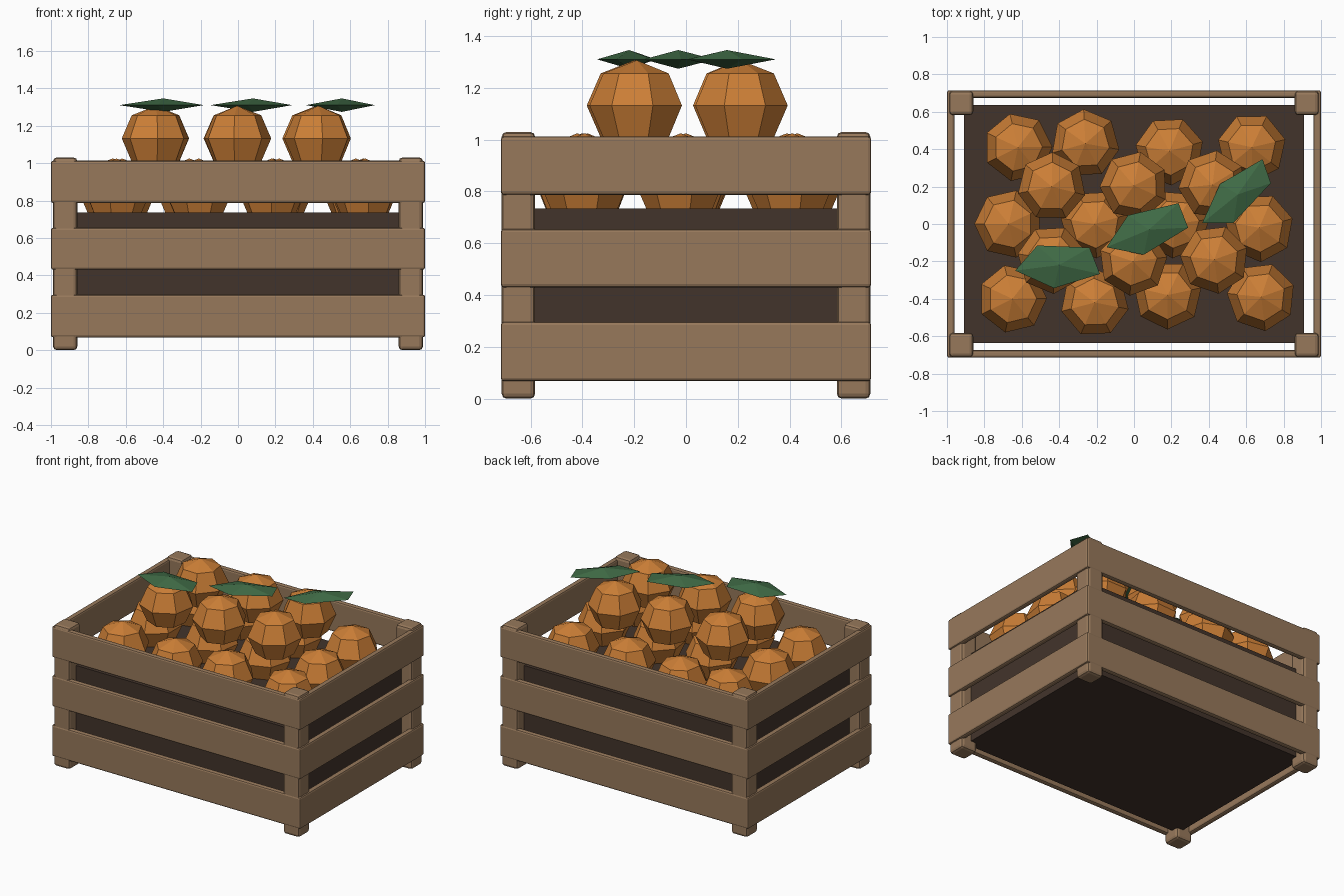
import bpy, bmesh, math, random
from mathutils import Matrix, Vector

if "Cube" in bpy.data.objects:
    bpy.data.objects.remove(bpy.data.objects["Cube"])

random.seed(7)


def material(name, rgb):
    m = bpy.data.materials.new(name)
    m.diffuse_color = (*rgb, 1)
    m.use_nodes = True
    m.node_tree.nodes["Principled BSDF"].inputs["Base Color"].default_value = m.diffuse_color
    return m


WOOD = material("wood", (0.31, 0.19, 0.105))
DARK = material("dark_wood", (0.055, 0.034, 0.024))
ORANGE = material("orange_peel", (0.60, 0.21, 0.037))
GREEN = material("leaf_green", (0.05, 0.145, 0.06))


def finish(bm, name, mat, bevel=0.0):
    bmesh.ops.recalc_face_normals(bm, faces=bm.faces[:])
    me = bpy.data.meshes.new(name)
    bm.to_mesh(me)
    bm.free()
    me.materials.append(mat)
    ob = bpy.data.objects.new(name, me)
    bpy.context.collection.objects.link(ob)
    if bevel:
        b = ob.modifiers.new("bevel", 'BEVEL')
        b.width = bevel
        b.segments = 2
    return ob


def box(name, lo, hi, mat, bevel=0.0):
    lo, hi = Vector(lo), Vector(hi)
    bm = bmesh.new()
    bmesh.ops.create_cube(bm, size=1, matrix=Matrix.Translation((lo + hi) / 2)
                          @ Matrix.Diagonal((*(hi - lo), 1)))
    return finish(bm, name, mat, bevel)


# Corner posts
for sx in (-1, 1):
    for sy in (-1, 1):
        cx, cy = sx * 0.924, sy * 0.647
        box("corner_post", (cx - 0.065, cy - 0.065, 0), (cx + 0.065, cy + 0.065, 1.03),
            WOOD, 0.02)

# Three rows of slats on all four sides
for z0, z1 in ((0.068, 0.297), (0.43, 0.655), (0.787, 1.013)):
    for s in (-1, 1):
        box("long_slat", (-0.995, s * 0.695 - 0.02, z0), (0.995, s * 0.695 + 0.02, z1),
            WOOD, 0.012)
        box("end_slat", (s * 0.98 - 0.02, -0.715, z0), (s * 0.98 + 0.02, 0.715, z1),
            WOOD, 0.012)

# Dark inner block under the fruit
box("inner_block", (-0.91, -0.635, 0.07), (0.91, 0.635, 0.735), DARK)


# Low-poly oranges
def orange(x, y, z, r=0.184):
    bm = bmesh.new()
    bmesh.ops.create_uvsphere(
        bm, u_segments=7, v_segments=4, radius=r,
        matrix=Matrix.Translation((x, y, z))
        @ Matrix.Rotation(random.uniform(0, math.tau), 4, 'Z')
        @ Matrix.Diagonal((1, 1, 0.95, 1)))
    finish(bm, "orange", ORANGE)


LOWER = ((-0.62, 0.41), (-0.26, 0.43), (0.19, 0.39), (0.63, 0.41),
         (-0.67, 0.0), (-0.21, 0.0), (0.22, 0.0), (0.67, -0.02),
         (-0.65, -0.40), (-0.21, -0.42), (0.18, -0.38), (0.68, -0.39))
UPPER = ((-0.44, 0.20), (0.0, 0.205), (0.42, 0.21),
         (-0.44, -0.19), (-0.005, -0.20), (0.43, -0.19))
for x, y in LOWER:
    orange(x, y, 0.85)
for x, y in UPPER:
    orange(x, y, 1.132)


# Leaves: flat five-sided double pyramids
def leaf(x, y, u, v):
    c, u, v = Vector((x, y, 1.31)), Vector((*u, 0)), Vector((*v, 0))
    bm = bmesh.new()
    ring = [bm.verts.new(c + u * math.cos(i * math.tau / 5) + v * math.sin(i * math.tau / 5))
            for i in range(5)]
    for h in (0.036, -0.036):
        pole = bm.verts.new(c + Vector((0, 0, h)))
        for i in range(5):
            bm.faces.new((ring[i], ring[(i + 1) % 5], pole))
    finish(bm, "leaf", GREEN)


leaf(-0.40, -0.22, (-0.235, -0.029), (-0.047, 0.12))
leaf(0.08, -0.03, (-0.227, -0.094), (-0.044, 0.111))
leaf(0.555, 0.158, (-0.191, -0.154), (-0.038, 0.109))
